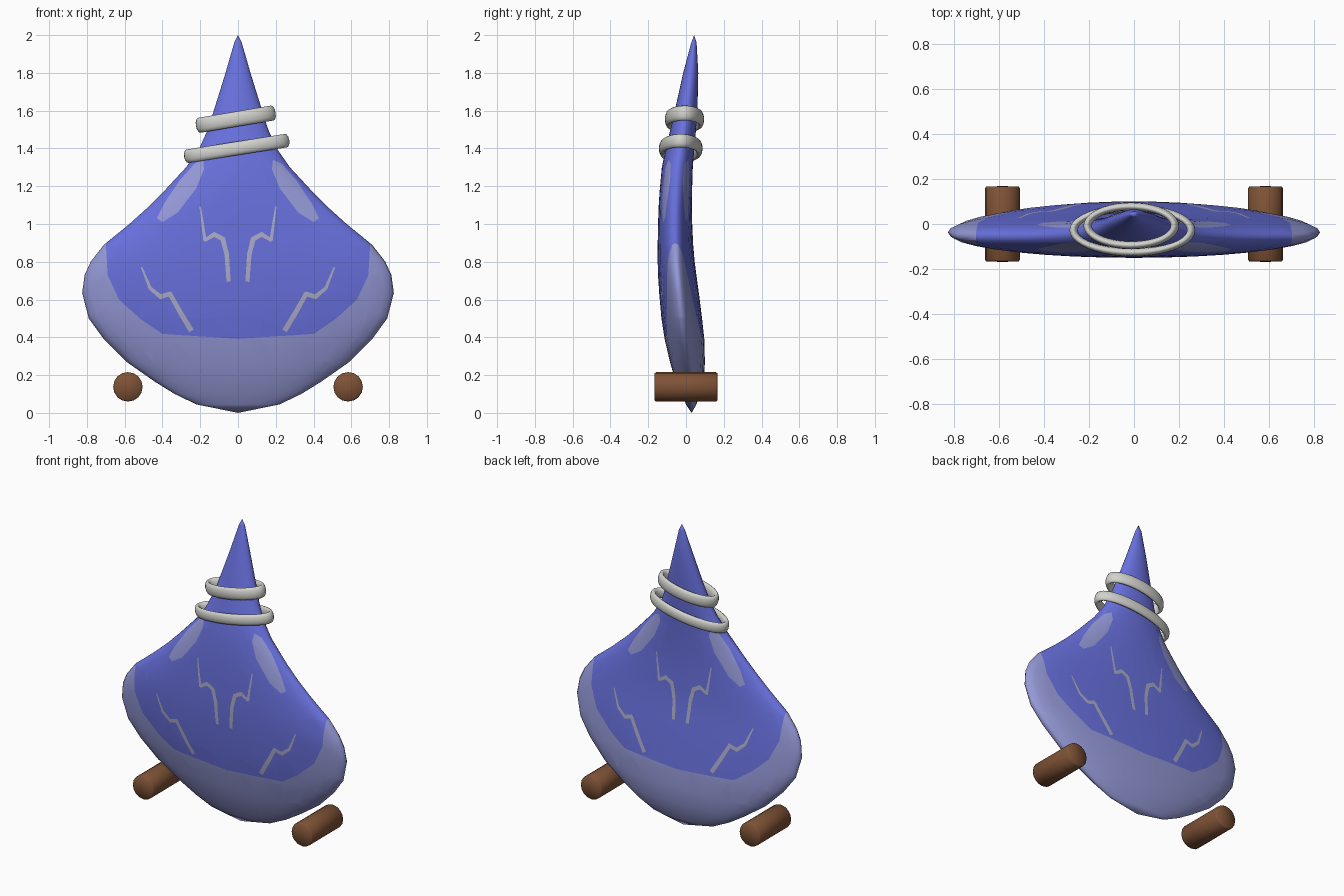
import bpy, bmesh, math
from mathutils import Vector

if "Cube" in bpy.data.objects:
    bpy.data.objects.remove(bpy.data.objects["Cube"])


def material(name, rgb):
    m = bpy.data.materials.new(name)
    m.diffuse_color = (*rgb, 1)
    m.use_nodes = True
    m.node_tree.nodes["Principled BSDF"].inputs["Base Color"].default_value = m.diffuse_color
    return m


BLUE = material("body blue", (0.14, 0.165, 0.73))
LAVENDER = material("pale lavender", (0.30, 0.32, 0.68))
GREY_LINE = material("grey lilac line", (0.41, 0.41, 0.58))
WHITE = material("ring white", (0.64, 0.64, 0.61))
BROWN = material("wood brown", (0.21, 0.085, 0.037))


def finish(bm, name, mats):
    bmesh.ops.recalc_face_normals(bm, faces=bm.faces[:])
    for f in bm.faces:
        f.smooth = True
    me = bpy.data.meshes.new(name)
    bm.to_mesh(me)
    bm.free()
    for m in mats:
        me.materials.append(m)
    ob = bpy.data.objects.new(name, me)
    bpy.context.collection.objects.link(ob)
    return ob


def skin(bm, loops, closed=False):
    """Bridge equal-length vertex loops with quads."""
    pairs = list(zip(loops, loops[1:]))
    if closed:
        pairs.append((loops[-1], loops[0]))
    n = len(loops[0])
    for a, b in pairs:
        for i in range(n):
            j = (i + 1) % n
            bm.faces.new((a[i], a[j], b[j], b[i]))


# Body: flattened spade made of elliptical slices (z, half width, front y, back y)
SLICES = [
    (0.045, 0.22, 0.000, 0.055), (0.10, 0.335, -0.025, 0.075),
    (0.165, 0.44, -0.055, 0.095), (0.27, 0.59, -0.085, 0.10),
    (0.39, 0.71, -0.113, 0.097), (0.50, 0.79, -0.13, 0.085),
    (0.635, 0.825, -0.142, 0.068), (0.73, 0.812, -0.148, 0.055),
    (0.80, 0.78, -0.150, 0.046), (0.89, 0.71, -0.150, 0.038),
    (1.00, 0.575, -0.148, 0.033), (1.09, 0.475, -0.145, 0.031),
    (1.17, 0.395, -0.140, 0.032), (1.30, 0.275, -0.128, 0.036),
    (1.40, 0.205, -0.107, 0.044), (1.50, 0.160, -0.083, 0.053),
    (1.62, 0.122, -0.055, 0.061), (1.80, 0.066, -0.015, 0.065),
    (1.96, 0.020, 0.028, 0.056)]
SEG = 36
bm = bmesh.new()
loops = []
for z, w, y0, y1 in SLICES:
    c, t = (y0 + y1) / 2, (y1 - y0) / 2
    ring = []
    for i in range(SEG):
        a = 2 * math.pi * i / SEG
        ring.append(bm.verts.new((w * math.cos(a), c + t * math.sin(a), z)))
    loops.append(ring)
skin(bm, loops)
for ring, pole in ((loops[0], (0, 0.03, 0)), (loops[-1], (0, 0.043, 2.0))):
    p = bm.verts.new(pole)
    for i in range(SEG):
        bm.faces.new((ring[i], ring[(i + 1) % SEG], p))


def stamp(poly, index):
    """Cut a convex x-z polygon through the body and colour the faces inside."""
    xs, zs = [p[0] for p in poly], [p[1] for p in poly]
    sides = list(zip(poly, poly[1:] + poly[:1]))

    def near():
        out = []
        for f in bm.faces:
            fx = [v.co.x for v in f.verts]
            fz = [v.co.z for v in f.verts]
            if (max(fx) > min(xs) and min(fx) < max(xs)
                    and max(fz) > min(zs) and min(fz) < max(zs)):
                out.append(f)
        return out

    for (ax, az), (bx, bz) in sides:
        faces = near()
        geom = (list({v for f in faces for v in f.verts})
                + list({e for f in faces for e in f.edges}) + faces)
        bmesh.ops.bisect_plane(bm, geom=geom, dist=1e-5, plane_co=(ax, 0, az),
                               plane_no=Vector((bz - az, 0, ax - bx)).normalized())
    for f in near():
        c = f.calc_center_median()
        s = [(bx - ax) * (c.z - az) - (bz - az) * (c.x - ax)
             for (ax, az), (bx, bz) in sides]
        if min(s) > -1e-6 or max(s) < 1e-6:
            f.material_index = index


def stroke(points, widths, side):
    """Paint a bent line as a chain of quads."""
    for k in range(len(points) - 1):
        a = Vector((points[k][0] * side, points[k][1]))
        b = Vector((points[k + 1][0] * side, points[k + 1][1]))
        d = (b - a).normalized()
        n = Vector((-d.y, d.x))
        wa, wb = widths[k] / 2, widths[k + 1] / 2
        a, b = a - d * wa * 0.5, b + d * wb * 0.5
        stamp([tuple(p) for p in (a + n * wa, b + n * wb, b - n * wb, a - n * wa)], 2)


# Painted pattern: pale lower rim, shoulder patches, bent lines
RIM_IN = [(0, 0.392), (0.40, 0.418), (0.52, 0.50), (0.63, 0.60), (0.69, 0.73), (0.70, 0.90)]
RIM_OUT = [(0, -0.1), (0.6, -0.1), (0.9, 0.1), (1.0, 0.4), (1.0, 0.6), (1.0, 0.95)]
PATCH = [(0.185, 1.34), (0.23, 1.32), (0.31, 1.23), (0.39, 1.11), (0.43, 1.03),
         (0.40, 1.01), (0.32, 1.06), (0.22, 1.19), (0.18, 1.29)]
UPPER = [(0.20, 1.09), (0.175, 0.915), (0.125, 0.945), (0.08, 0.92), (0.06, 0.84), (0.05, 0.70)]
LOWER = [(0.51, 0.77), (0.465, 0.66), (0.41, 0.615), (0.36, 0.63), (0.31, 0.54), (0.25, 0.44)]
for side in (1, -1):
    for k in range(len(RIM_IN) - 1):
        quad = (RIM_IN[k], RIM_IN[k + 1], RIM_OUT[k + 1], RIM_OUT[k])
        stamp([(x * side, z) for x, z in quad], 1)
    stamp([(x * side, z) for x, z in PATCH], 1)
    stroke(UPPER, (0.008, 0.018, 0.024, 0.026, 0.024, 0.022), side)
    stroke(LOWER, (0.008, 0.018, 0.024, 0.024, 0.026, 0.028), side)
finish(bm, "body", [BLUE, LAVENDER, GREY_LINE])


# Neck rings: tilted oval bands
def neck_ring(name, centre, rx, ry, tube, height, tilt):
    bm = bmesh.new()
    loops = []
    for i in range(40):
        a = 2 * math.pi * i / 40
        loop = []
        for j in range(12):
            b = 2 * math.pi * j / 12
            r = tube * math.cos(b)
            loop.append(bm.verts.new(((rx + r) * math.cos(a), (ry + r) * math.sin(a),
                                      height * math.sin(b))))
        loops.append(loop)
    skin(bm, loops, closed=True)
    ob = finish(bm, name, [WHITE])
    ob.location = centre
    ob.rotation_euler.y = -tilt


neck_ring("lower_neck_ring", (-0.007, -0.028, 1.40), 0.264, 0.098, 0.018, 0.036, math.radians(9))
neck_ring("upper_neck_ring", (-0.012, -0.008, 1.555), 0.196, 0.086, 0.018, 0.040, math.radians(9.5))

# Wooden pegs: short round bars running front to back, softly shaded ends
for side, label in ((-1, "left"), (1, "right")):
    bm = bmesh.new()
    loops = []
    for r, y in ((0.072, -0.166), (0.078, -0.158), (0.078, 0.158), (0.072, 0.166)):
        loops.append([bm.verts.new((side * 0.583 + r * math.cos(math.pi * i / 8), y,
                                    0.138 + r * math.sin(math.pi * i / 8))) for i in range(16)])
    skin(bm, loops)
    for ring, y in ((loops[0], -0.168), (loops[-1], 0.168)):
        p = bm.verts.new((side * 0.583, y, 0.138))
        for i in range(16):
            bm.faces.new((ring[i], ring[(i + 1) % 16], p))
    finish(bm, label + "_peg", [BROWN])
